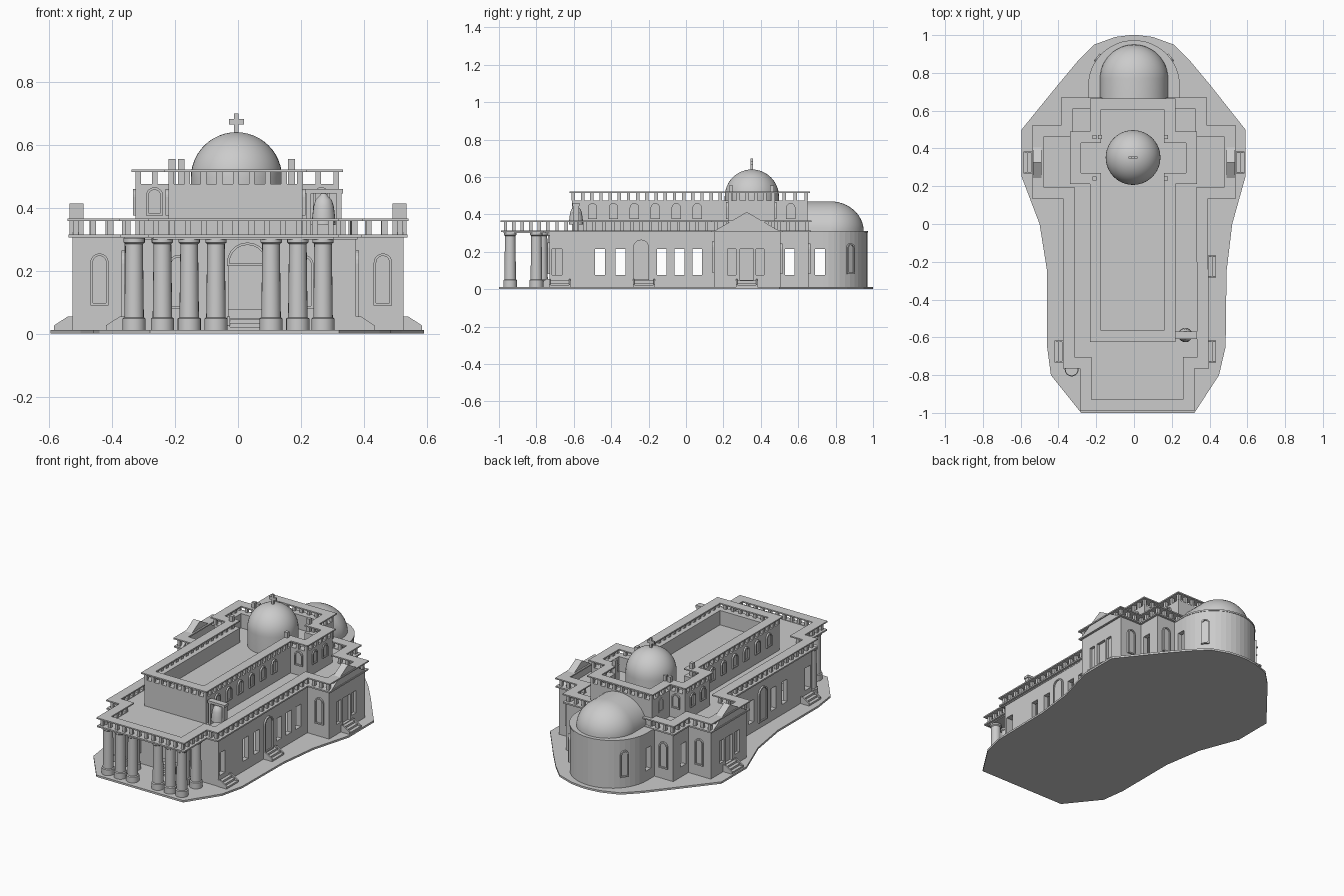
import bpy, bmesh
from math import pi, sin, cos, radians
from mathutils import Vector, Matrix

if "Cube" in bpy.data.objects:
    bpy.data.objects.remove(bpy.data.objects["Cube"])

def finish(name, bm, smooth=False):
    bmesh.ops.recalc_face_normals(bm, faces=bm.faces)
    me = bpy.data.meshes.new(name)
    bm.to_mesh(me)
    bm.free()
    ob = bpy.data.objects.new(name, me)
    bpy.context.collection.objects.link(ob)
    if smooth:
        bpy.ops.object.select_all(action='DESELECT')
        ob.select_set(True)
        bpy.context.view_layer.objects.active = ob
        bpy.ops.object.shade_smooth_by_angle(angle=radians(35))
    return ob

def add_box(bm, x0, x1, y0, y1, z0, z1, rot=0):
    m = (Matrix.Translation(((x0+x1)/2, (y0+y1)/2, (z0+z1)/2)) @ Matrix.Rotation(rot, 4, 'Z')
         @ Matrix.Diagonal((x1-x0, y1-y0, z1-z0, 1)))
    bmesh.ops.create_cube(bm, size=1, matrix=m)

def boxes(name, items):
    bm = bmesh.new()
    for b in items:
        add_box(bm, *b)
    return finish(name, bm)

def prism(name, pts, z0, z1):
    bm = bmesh.new()
    f = bm.faces.new([bm.verts.new((x, y, z0)) for x, y in pts])
    r = bmesh.ops.extrude_face_region(bm, geom=[f])
    bmesh.ops.translate(bm, vec=(0, 0, z1-z0), verts=[v for v in r['geom'] if isinstance(v, bmesh.types.BMVert)])
    return finish(name, bm)

def outline(half):
    # (left x, right x, y) rows from front to back -> counter-clockwise plan
    return [(r, y) for l, r, y in half] + [(l, y) for l, r, y in reversed(half)]

def offset(pts, d):
    out = []
    for i, p in enumerate(pts):
        p = Vector(p)
        a = (p - Vector(pts[i-1])).normalized()
        b = (Vector(pts[(i+1) % len(pts)]) - p).normalized()
        out.append((p.x + d*(a.y+b.y), p.y - d*(a.x+b.x)))
    return out

def ring(name, outer, inner, z0, z1):
    bm = bmesh.new()
    loops = [[bm.verts.new((x, y, z)) for x, y in pts] for pts, z in
             ((outer, z0), (outer, z1), (inner, z1), (inner, z0))]
    n = len(outer)
    for k in range(4):
        a, b = loops[k], loops[(k+1) % 4]
        for i in range(n):
            j = (i+1) % n
            bm.faces.new((a[i], a[j], b[j], b[i]))
    return finish(name, bm)

def balusters(name, pts, z0, z1, step=.05, w=.018):
    bm = bmesh.new()
    for i, p in enumerate(pts):
        a, b = Vector(p), Vector(pts[(i+1) % len(pts)])
        n = max(1, round((b-a).length/step))
        for k in range(n):
            c = a.lerp(b, k/n)
            add_box(bm, c.x-w/2, c.x+w/2, c.y-w/2, c.y+w/2, z0, z1)
    return finish(name, bm)

def arch_frame(name, x, y, z, w, h, turn=0, t=.008, d=.01):
    # raised arched frame; turn=0 faces -y
    def prof(r, top, base):
        return [(-r, base), (r, base)] + [(r*cos(a*pi/10), top+r*sin(a*pi/10)) for a in range(11)]
    o, i = prof(w/2, h-w/2, 0), prof(w/2-t, h-w/2, t)
    bm = bmesh.new()
    loops = [[bm.verts.new((u, yy, v)) for u, v in pts] for pts, yy in
             ((o, .004), (o, -d), (i, -d), (i, -.002))]
    for a, b in zip(loops, loops[1:]):
        for k in range(len(o)):
            j = (k+1) % len(o)
            bm.faces.new((a[k], a[j], b[j], b[k]))
    bm.faces.new(loops[3])
    bmesh.ops.remove_doubles(bm, verts=bm.verts, dist=1e-5)
    bm.transform(Matrix.Translation((x, y, z)) @ Matrix.Rotation(turn, 4, 'Z'))
    return finish(name, bm)

def lathe(name, prof, x, y, seg=20):
    bm = bmesh.new()
    vs = [bm.verts.new((r, 0, z)) for r, z in prof]
    es = [bm.edges.new(e) for e in zip(vs, vs[1:])]
    bmesh.ops.spin(bm, geom=vs+es, axis=(0, 0, 1), cent=(0, 0, 0), steps=seg, angle=2*pi)
    bmesh.ops.remove_doubles(bm, verts=bm.verts, dist=1e-5)
    bm.transform(Matrix.Translation((x, y, 0)))
    return finish(name, bm, True)

# ground slab
prism('ground_slab', outline([(-.28, .32, -1), (-.44, .45, -.8), (-.46, .485, -.65), (-.46, .49, -.25),
      (-.5, .52, 0), (-.595, .59, .25), (-.595, .59, .5), (-.4, .4, .74), (-.3, .3, .86),
      (-.21, .21, .95), (-.1, .1, .99), (-.02, .02, 1)]), 0, .012)

# lower storey walls, roof and parapet
body = [(-.36, .375, .15), (-.525, .525, .15), (-.525, .525, .505), (-.37, .37, .505), (-.37, .37, .655)]
wall_plan = outline([(-.36, .375, -.73)] + body)
roof_plan = outline([(-.27, .305, -.975), (-.27, .305, -.75), (-.36, .38, -.75)] + body)
walls = ring('lower_walls', wall_plan, offset(wall_plan, -.03), .01, .305)
prism('lower_roof', roof_plan, .30, .312)
ring('lower_cornice', offset(roof_plan, .014), offset(roof_plan, -.02), .306, .315)
balusters('lower_balusters', offset(roof_plan, -.01), .312, .36)
ring('lower_rail', offset(roof_plan, .016), offset(roof_plan, -.045), .358, .366)

# window and door openings
cut = [(-.7, .7, y-.026, y+.026, .075, .215) for y in (-.69, -.46, -.35, -.13, -.035, .06, .555)]
for s in (-1, 1):
    for y, w, z in ((.245, .022, .075), (.325, .036, .05), (.395, .022, .075)):
        x0, x1 = sorted((s*.508, s*.6))
        cut.append((x0, x1, y-w, y+w, z, .215))
cut.append((-.03, .09, -.8, -.68, .05, .22))
cutter = boxes('opening_cutter', cut)
cutter.hide_render = True
cutter.hide_viewport = True
mod = walls.modifiers.new('openings', 'BOOLEAN')
mod.object, mod.solver = cutter, 'EXACT'

# apse: hollow round-ended wall, flat top and half dome
def apse_plan(r):
    return [(r, .65)] + [(r*cos(a*pi/24), .73+r*sin(a*pi/24)) for a in range(25)] + [(-r, .65)]
apse = ring('apse_wall', apse_plan(.24), apse_plan(.21), .01, .305)
apse_cut = boxes('apse_cutter', [(-.4, .4, .69, .742, .075, .215)])
apse_cut.hide_render = True
apse_cut.hide_viewport = True
mod = apse.modifiers.new('openings', 'BOOLEAN')
mod.object, mod.solver = apse_cut, 'EXACT'
prism('apse_roof', apse_plan(.243), .302, .312)
bm = bmesh.new()
N = 24
rows = [[bm.verts.new((.18*cos(a*pi/N), .645, .31+.16*sin(a*pi/N))) for a in range(N+1)]]
for k in range(13):
    t = k*pi/24
    rows.append([bm.verts.new((.18*cos(a*pi/N), .77+.18*sin(a*pi/N)*sin(t),
                 .31+.16*sin(a*pi/N)*cos(t))) for a in range(N+1)])
for a, b in zip(rows, rows[1:]):
    for i in range(N):
        bm.faces.new((a[i], a[i+1], b[i+1], b[i]))
bmesh.ops.remove_doubles(bm, verts=bm.verts, dist=1e-5)
finish('apse_half_dome', bm, True)

# upper storey: walls round a sunken roof, with parapet
up = outline([(-.22, .205, -.61), (-.22, .205, .225), (-.325, .32, .225), (-.325, .32, .475),
              (-.22, .205, .475), (-.22, .205, .65)])
ring('upper_walls', up, offset(up, -.045), .31, .475)
prism('upper_roof', offset(up, -.02), .37, .385)
balusters('upper_balusters', offset(up, -.008), .475, .515)
ring('upper_rail', offset(up, .014), offset(up, -.045), .513, .521)
boxes('roof_posts', [(x-.011, x+.011, y-.011, y+.011, .38, .555) for x in (-.21, .17) for y in (.24, .46)])
boxes('roof_post_extra', [(-.19, -.17, .45, .47, .38, .555)])

# central dome and cross
lathe('central_dome', [(.145, .38), (.145, .495)] +
      [(.145*cos(k*pi/24), .495+.145*sin(k*pi/24)) for k in range(1, 13)], -.005, .352, 40)
boxes('cross', [(-.012, .002, .346, .358, .635, .70), (-.029, .019, .346, .358, .665, .682)])

# transept gables
for s in (-1, 1):
    bm = bmesh.new()
    f = bm.faces.new([bm.verts.new((s*.49, y, z)) for y, z in ((.14, .305), (.51, .305), (.325, .413))])
    r = bmesh.ops.extrude_face_region(bm, geom=[f])
    bmesh.ops.translate(bm, vec=(s*.045, 0, 0), verts=[v for v in r['geom'] if isinstance(v, bmesh.types.BMVert)])
    finish('transept_gable', bm)

# portico columns
for x, y in [(x, -.94) for x in (-.24, -.155, -.07, .105, .19, .27)] + \
            [(-.24, -.8), (-.155, -.8), (.19, -.8), (.27, -.8), (-.33, -.77)]:
    lathe('column', [(0, .01), (.037, .01), (.037, .048), (.031, .052), (.028, .285),
                     (.034, .29), (.034, .304), (0, .304)], x, y)

# steps with sloped cheeks; direction d points away from the wall
def steps(x, y, turn, depth=.06, half=.05):
    bm = bmesh.new()
    for k in range(3):
        add_box(bm, -half, half, -depth*(3-k)/3, .005, .01+k*.012, .022+k*.012)
    for s in (-1, 1):
        f = bm.faces.new([bm.verts.new((s*half, v, z)) for v, z in
                          ((.005, .01), (-depth, .01), (-depth, .026), (-.015, .055), (.005, .055))])
        r = bmesh.ops.extrude_face_region(bm, geom=[f])
        bmesh.ops.translate(bm, vec=(s*.008, 0, 0), verts=[v for v in r['geom'] if isinstance(v, bmesh.types.BMVert)])
    bm.transform(Matrix.Translation((x, y, 0)) @ Matrix.Rotation(turn, 4, 'Z'))
    finish('steps', bm)
for x, y, t in ((.375, -.225, pi/2), (.375, -.675, pi/2), (-.36, -.675, -pi/2),
                (.525, .325, pi/2), (-.525, .325, -pi/2), (.025, -.73, 0)):
    steps(x, y, t)

# arched frames: lower storey
for s in (-1, 1):
    arch_frame('transept_front_window', s*.45+.01, .15, .09, .058, .165)
    arch_frame('transept_back_window', s*.447, .505, .08, .058, .165, pi)
    arch_frame('rear_window', s*.305, .655, .08, .058, .165, pi)
    arch_frame('front_window', s*.2+.01, -.73, .08, .06, .17)
    arch_frame('side_door', .375 if s > 0 else -.36, -.24, .05, .085, .215, s*pi/2)
    a = radians(90-s*52)
    arch_frame('apse_window', .24*cos(a), .73+.24*sin(a), .08, .05, .165, a+pi/2)
arch_frame('front_door_arch', .03, -.727, .215, .13, .075)

# arched frames: upper storey
for s in (-1, 1):
    for k in range(6):
        arch_frame('clerestory_window', .205 if s > 0 else -.22, -.5+.112*k, .375, .05, .085, s*pi/2)
    for y, x in ((.3, .32), (.4, .32), (.56, .21)):
        arch_frame('upper_side_window', s*x-.003, y, .375, .05, .085, s*pi/2)
    arch_frame('upper_front_window', s*.265, .225, .375, .055, .09)
    arch_frame('upper_back_window', s*.265, .475, .375, .055, .09, pi)

# bell frame on the aisle roof
boxes('bell_frame', [(.218, .232, -.605, -.572, .312, .45), (.313, .328, -.605, -.572, .312, .45),
                     (.213, .333, -.608, -.57, .445, .46)])
lathe('bell', [(0, .345), (.038, .345), (.036, .375), (.032, .405), (.026, .425), (.014, .437), (.006, .447), (0, .447)],
      .272, -.588)
